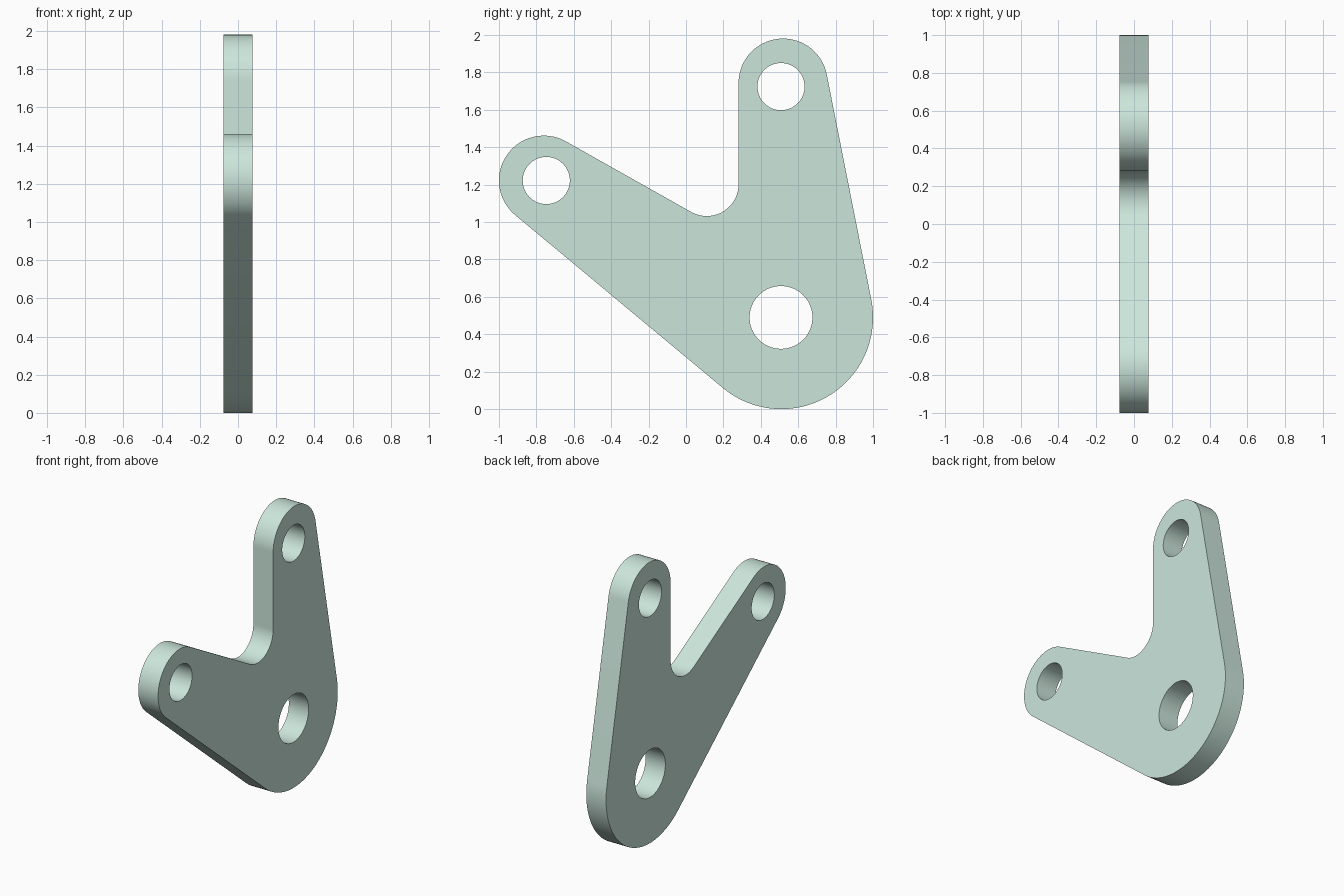
import bpy, bmesh
from math import cos, sin, radians
from mathutils import Matrix

if "Cube" in bpy.data.objects:
    bpy.data.objects.remove(bpy.data.objects["Cube"])

HALF = 0.077  # half of the plate thickness


def arc(cy, cz, r, start, end, steps):
    """Points on an arc, angles in degrees."""
    angles = [radians(start + (end - start) * i / steps) for i in range(steps + 1)]
    return [(cy + r * cos(a), cz + r * sin(a)) for a in angles]


def add_loop(curve, points):
    spline = curve.splines.new('POLY')
    spline.points.add(len(points) - 1)
    for p, (u, v) in zip(spline.points, points):
        p.co = (u, v, 0, 1)
    spline.use_cyclic_u = True


curve = bpy.data.curves.new("bracket_profile", 'CURVE')
curve.dimensions = '2D'
curve.fill_mode = 'BOTH'
curve.extrude = HALF

# Outline: pivot end, upright arm tip, inner fillet, slanted arm tip
outline = (arc(0.51, 0.49, 0.49, 230.2, 371.3, 48)
           + arc(0.519, 1.743, 0.238, 11.3, 180, 48)
           + arc(0.111, 1.202, 0.17, 0, -119.6, 32)
           + arc(-0.76, 1.222, 0.24, 60.4, 230.2, 48))
add_loop(curve, outline)

# Through holes
for cy, cz, r in ((0.508, 0.49, 0.168), (0.508, 1.724, 0.126), (-0.747, 1.222, 0.126)):
    add_loop(curve, arc(cy, cz, r, 0, 360, 64)[:-1])

# Turn the filled profile into a mesh
profile = bpy.data.objects.new("profile_helper", curve)
bpy.context.collection.objects.link(profile)
depsgraph = bpy.context.evaluated_depsgraph_get()
mesh = bpy.data.meshes.new_from_object(profile.evaluated_get(depsgraph))
bpy.data.objects.remove(profile)

# Stand the plate up in the side plane and weld caps to walls
bm = bmesh.new()
bm.from_mesh(mesh)
bmesh.ops.remove_doubles(bm, verts=bm.verts, dist=1e-5)
bm.transform(Matrix(((0, 0, 1, 0), (1, 0, 0, 0), (0, 1, 0, 0), (0, 0, 0, 1))))
bmesh.ops.recalc_face_normals(bm, faces=bm.faces)
bm.to_mesh(mesh)
bm.free()
mesh.name = "bracket_plate"
mesh.materials.clear()

plate = bpy.data.objects.new("bracket_plate", mesh)
bpy.context.collection.objects.link(plate)

# Pale green finish
mat = bpy.data.materials.new("pale_green")
mat.diffuse_color = (0.60, 0.79, 0.71, 1)
mat.use_nodes = True
mat.node_tree.nodes["Principled BSDF"].inputs["Base Color"].default_value = mat.diffuse_color
mesh.materials.append(mat)

bpy.context.view_layer.objects.active = plate
plate.select_set(True)
bpy.ops.object.shade_smooth_by_angle(angle=radians(30))
